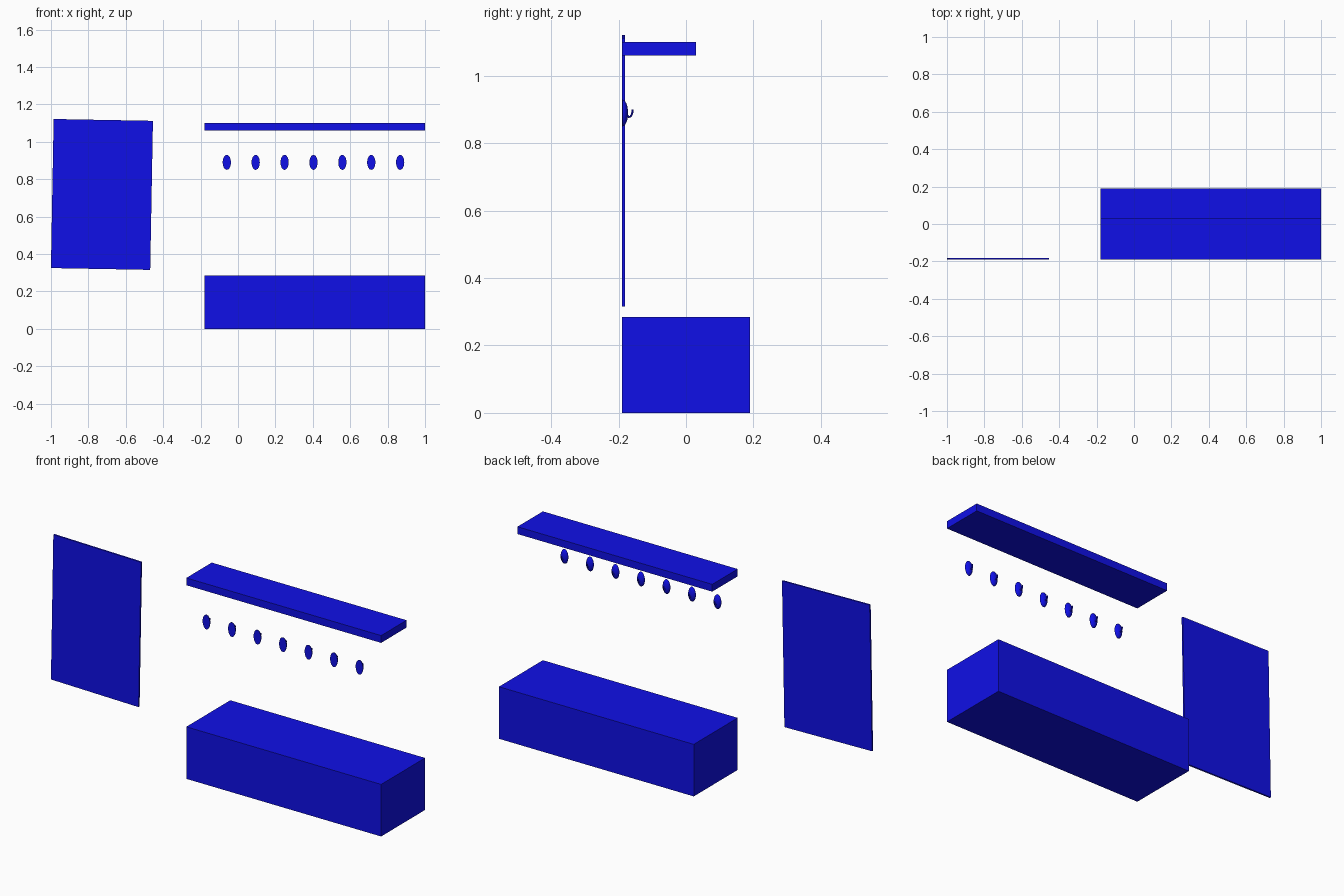
import bpy, bmesh, math
from mathutils import Vector, Matrix

if "Cube" in bpy.data.objects:
    bpy.data.objects.remove(bpy.data.objects["Cube"])

blue = bpy.data.materials.new("blue_paint")
blue.diffuse_color = (0.005, 0.005, 0.8, 1)
blue.use_nodes = True
blue.node_tree.nodes["Principled BSDF"].inputs["Base Color"].default_value = blue.diffuse_color


def box(name, lo, hi, tilt=0.0):
    lo, hi = Vector(lo), Vector(hi)
    bm = bmesh.new()
    bmesh.ops.create_cube(bm, size=1, matrix=Matrix.Diagonal((*(hi - lo), 1)))
    me = bpy.data.meshes.new(name)
    bm.to_mesh(me)
    bm.free()
    ob = bpy.data.objects.new(name, me)
    ob.location = (lo + hi) / 2
    ob.rotation_euler.y = tilt
    me.materials.append(blue)
    bpy.context.collection.objects.link(ob)
    return ob


# Storage bench, wall shelf and slightly tilted wall panel
box("bench", (-0.18, -0.19, 0), (1, 0.19, 0.285))
box("shelf", (-0.18, -0.19, 1.06), (1, 0.03, 1.1))
box("wall_panel", (-0.993, -0.19, 0.32), (-0.462, -0.181, 1.117), math.radians(1.05))


# Coat hook: domed oval plate with a curled peg
def hook_mesh():
    bm = bmesh.new()
    bmesh.ops.create_uvsphere(bm, u_segments=24, v_segments=12, radius=1,
                              matrix=Matrix.Diagonal((0.022, 0.017, 0.04, 1)))
    cut = bmesh.ops.bisect_plane(bm, geom=bm.verts[:] + bm.edges[:] + bm.faces[:], dist=1e-5,
                                 plane_co=(0, 0, 0), plane_no=(0, -1, 0), clear_outer=True)
    rim = [e for e in cut["geom_cut"] if isinstance(e, bmesh.types.BMEdge)]
    bmesh.ops.contextual_create(bm, geom=rim)
    # Peg: rings swept along a J-shaped path in the y-z plane
    path = [(0.012, 0.003), (0.015, -0.007), (0.019, -0.012), (0.024, -0.011),
            (0.028, -0.005), (0.030, 0.003), (0.030, 0.010)]
    pts = [Vector((0, y, z)) for y, z in path]
    rings = []
    for i, p in enumerate(pts):
        t = (pts[min(i + 1, len(pts) - 1)] - pts[max(i - 1, 0)]).normalized()
        side = t.cross(Vector((1, 0, 0)))
        ring = []
        for k in range(8):
            a = k * math.tau / 8
            ring.append(bm.verts.new(p + 0.003 * (Vector((math.cos(a), 0, 0)) + side * math.sin(a))))
        rings.append(ring)
    for a, b in zip(rings, rings[1:]):
        for k in range(8):
            bm.faces.new((a[k], a[k - 1], b[k - 1], b[k]))
    bm.faces.new(rings[0])
    bm.faces.new(rings[-1])
    bmesh.ops.recalc_face_normals(bm, faces=bm.faces[:])
    me = bpy.data.meshes.new("coat_hook")
    bm.to_mesh(me)
    bm.free()
    me.materials.append(blue)
    return me


# Row of seven hooks under the shelf
mesh = hook_mesh()
for i in range(7):
    ob = bpy.data.objects.new(f"coat_hook_{i + 1}", mesh)
    ob.location = (-0.06 + i * 0.1545, -0.189, 0.89)
    bpy.context.collection.objects.link(ob)
    ob.select_set(True)
    bpy.context.view_layer.objects.active = ob
bpy.ops.object.shade_smooth_by_angle(angle=math.radians(40))
